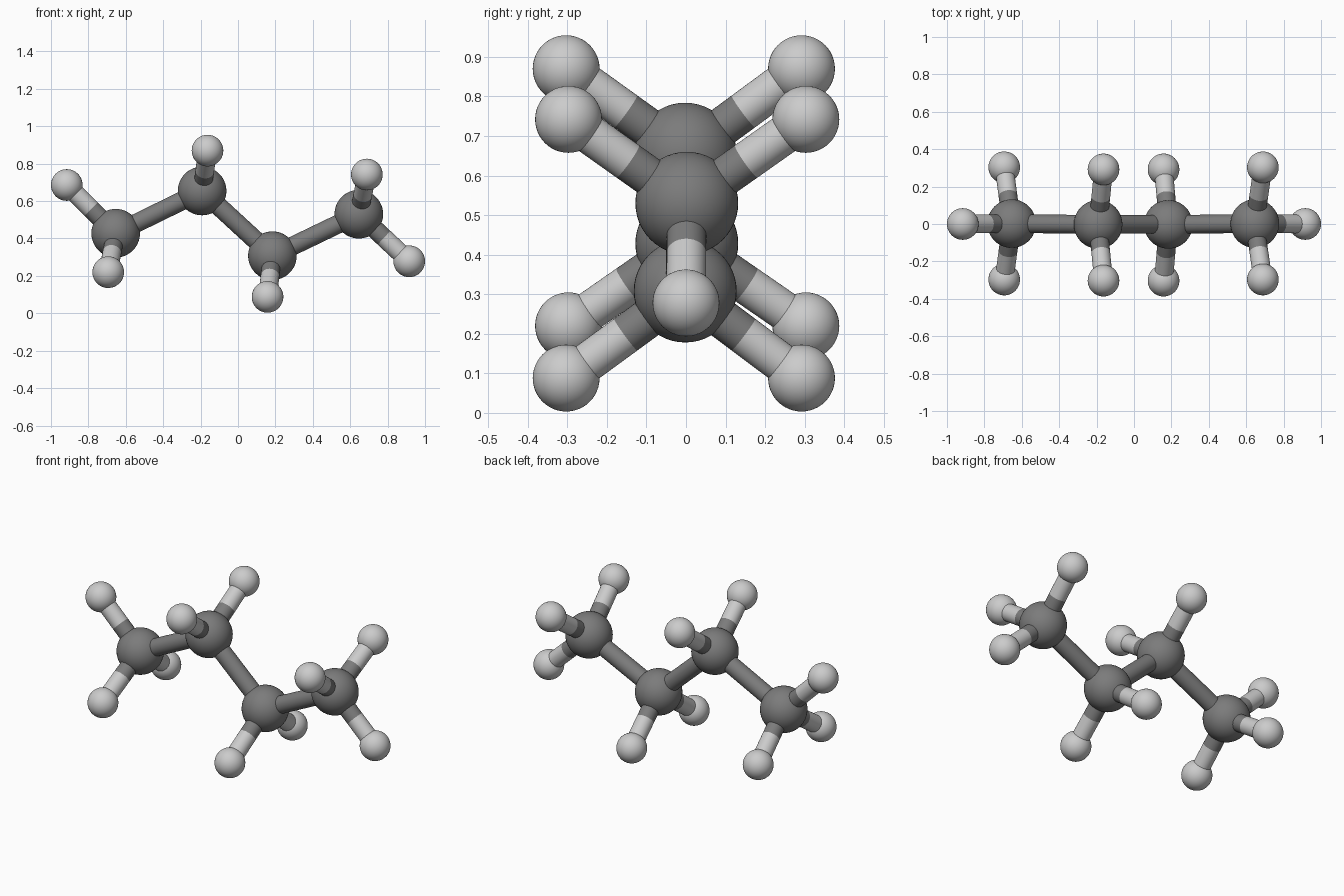
import bpy
from mathutils import Vector

if "Cube" in bpy.data.objects:
    bpy.data.objects.remove(bpy.data.objects["Cube"])

C_RADIUS, H_RADIUS, BOND_RADIUS = 0.13, 0.0845, 0.05


def grey(name, value):
    mat = bpy.data.materials.new(name)
    mat.diffuse_color = (value, value, value, 1)
    mat.use_nodes = True
    mat.node_tree.nodes["Principled BSDF"].inputs["Base Color"].default_value = mat.diffuse_color
    return mat


dark = grey("dark_grey", 0.2)
light = grey("light_grey", 0.52)


def finish(name, mat):
    obj = bpy.context.object
    obj.name = name
    obj.data.materials.append(mat)
    bpy.ops.object.shade_smooth_by_angle()


def ball(name, pos, radius, mat):
    bpy.ops.mesh.primitive_uv_sphere_add(segments=48, ring_count=24, radius=radius, location=pos)
    finish(name, mat)


def rod(name, start, end, mat):
    axis = end - start
    bpy.ops.mesh.primitive_cylinder_add(
        vertices=32, radius=BOND_RADIUS, depth=axis.length, location=(start + end) / 2,
        rotation=axis.to_track_quat('Z', 'Y').to_euler())
    finish(name, mat)


# Zigzag chain of large dark atoms
carbons = [Vector(p) for p in ((-0.654, 0.002, 0.428), (-0.192, -0.002, 0.654),
                               (0.184, -0.002, 0.308), (0.646, 0.002, 0.53))]
for i, pos in enumerate(carbons):
    ball(f"carbon_atom_{i}", pos, C_RADIUS, dark)
for i in range(3):
    rod(f"chain_bond_{i}", carbons[i], carbons[i + 1], dark)

# Small light atoms: (parent atom, position)
hydrogens = [(0, (-0.9155, 0, 0.686)), (3, (0.9155, 0, 0.278))]
for parent, x, z, y_back, y_front in ((0, -0.694, 0.22, 0.303, -0.297),
                                      (1, -0.163, 0.87, 0.292, -0.303),
                                      (2, 0.158, 0.088, 0.292, -0.303),
                                      (3, 0.689, 0.742, 0.303, -0.297)):
    hydrogens += [(parent, (x, y_back, z)), (parent, (x, y_front, z))]

# Each side bond is half dark, half light
for i, (parent, pos) in enumerate(hydrogens):
    start, end = carbons[parent], Vector(pos)
    middle = (start + end) / 2
    ball(f"hydrogen_atom_{i}", end, H_RADIUS, light)
    rod(f"side_bond_inner_{i}", start, middle, dark)
    rod(f"side_bond_outer_{i}", middle, end, light)
